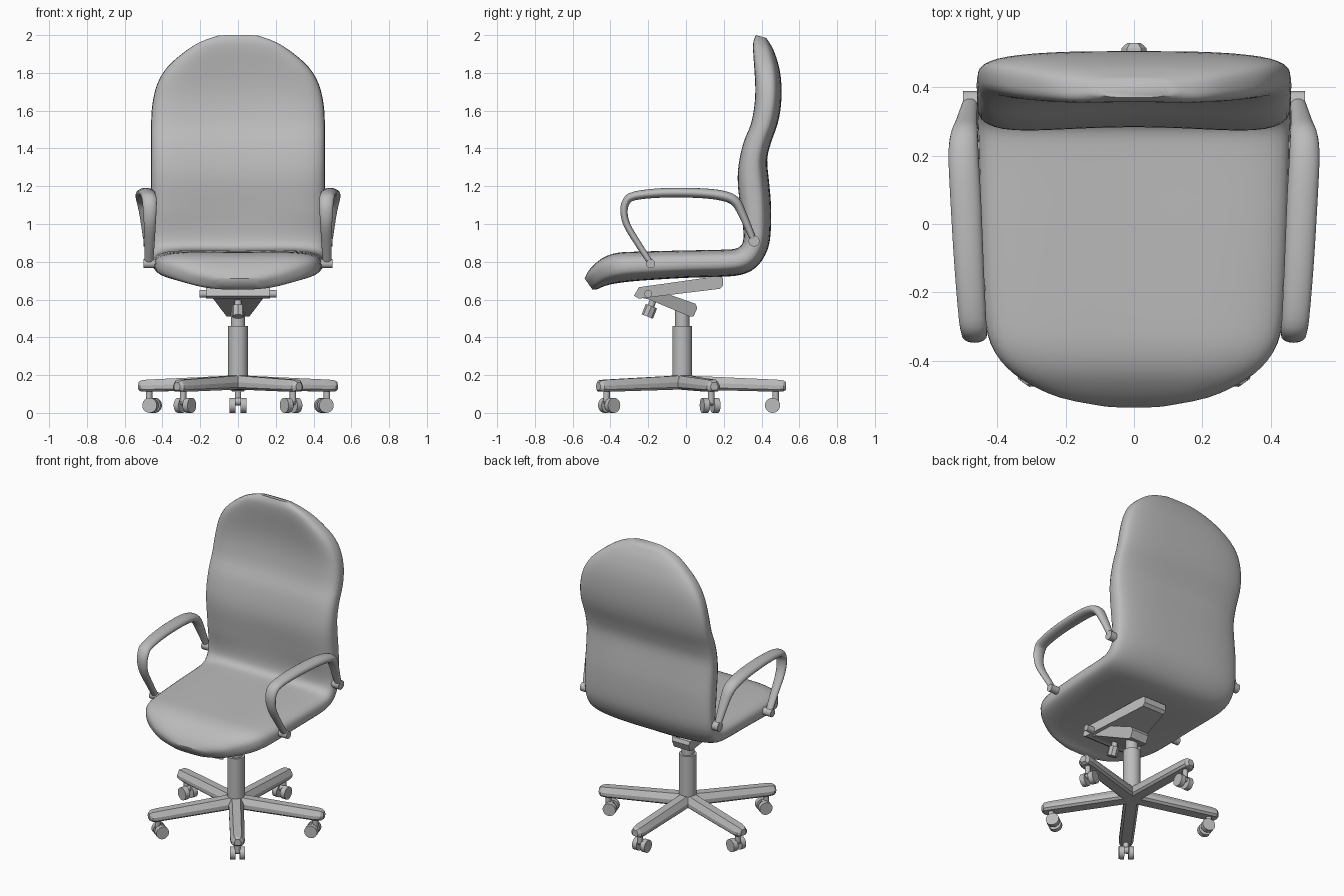
import bpy, bmesh, math
from mathutils import Vector, Matrix

if "Cube" in bpy.data.objects:
    bpy.data.objects.remove(bpy.data.objects["Cube"], do_unlink=True)

grey = bpy.data.materials.new("mid grey")
grey.use_nodes = True
grey.diffuse_color = (0.5, 0.5, 0.5, 1)
grey.node_tree.nodes["Principled BSDF"].inputs["Base Color"].default_value = (0.5, 0.5, 0.5, 1)


def finish(name, bm, angle=35):
    """Turn a bmesh into a shaded object."""
    bmesh.ops.recalc_face_normals(bm, faces=bm.faces)
    me = bpy.data.meshes.new(name)
    bm.to_mesh(me)
    bm.free()
    me.materials.append(grey)
    me.shade_smooth()
    me.set_sharp_from_angle(angle=math.radians(angle))
    ob = bpy.data.objects.new(name, me)
    bpy.context.collection.objects.link(ob)
    return ob


def loft(name, rings, angle=35, matrix=None):
    """Skin a list of equal closed rings and cap both ends."""
    bm = bmesh.new()
    vs = [[bm.verts.new(p) for p in ring] for ring in rings]
    n = len(vs[0])
    for a, b in zip(vs, vs[1:]):
        for i in range(n):
            bm.faces.new((a[i], a[(i + 1) % n], b[(i + 1) % n], b[i]))
    bm.faces.new(vs[0][::-1])
    bm.faces.new(vs[-1])
    if matrix:
        bm.transform(matrix)
    return finish(name, bm, angle)


def rod(name, a, b, r, sides=24):
    """Cylinder between two points."""
    a, b = Vector(a), Vector(b)
    bm = bmesh.new()
    bmesh.ops.create_cone(bm, cap_ends=True, segments=sides, radius1=r, radius2=r,
                          depth=(b - a).length)
    rot = (b - a).to_track_quat('Z', 'Y').to_matrix().to_4x4()
    bm.transform(Matrix.Translation((a + b) / 2) @ rot)
    return finish(name, bm)


def spline(rows, steps):
    """Catmull-Rom interpolation of rows of numbers."""
    out = []
    for i in range(len(rows) - 1):
        p0, p1, p2, p3 = (rows[max(0, min(len(rows) - 1, i + k))] for k in (-1, 0, 1, 2))
        for s in range(steps):
            t = s / steps
            out.append([0.5 * (2 * b + (c - a) * t + (2 * a - 5 * b + 4 * c - d) * t * t
                               + (3 * b - a - 3 * c + d) * t ** 3)
                        for a, b, c, d in zip(p0, p1, p2, p3)])
    return out + [list(rows[-1])]


# Seat and back shell: inner y, z, outer y, z, half width
stations = [
    (-.537, .712, -.495, .652, .12), (-.517, .75, -.47, .655, .23),
    (-.48, .79, -.44, .668, .31), (-.43, .825, -.40, .68, .375),
    (-.36, .846, -.34, .69, .42), (-.25, .852, -.24, .70, .44),
    (0, .858, 0, .715, .45), (.2, .862, .22, .722, .455),
    (.265, .868, .32, .74, .458), (.295, .888, .385, .785, .46),
    (.307, .925, .43, .86, .46), (.307, .99, .448, .95, .46),
    (.296, 1.1, .45, 1.1, .46), (.284, 1.22, .44, 1.22, .46),
    (.29, 1.32, .43, 1.34, .46), (.315, 1.43, .45, 1.43, .46),
    (.355, 1.53, .485, 1.53, .46), (.375, 1.64, .503, 1.63, .453),
    (.378, 1.74, .505, 1.74, .428), (.37, 1.83, .493, 1.83, .375),
    (.36, 1.91, .468, 1.91, .285), (.358, 1.965, .445, 1.955, .205),
    (.37, 2.0, .425, 1.985, .115)]
rings = []
for py, pz, qy, qz, w in spline(stations, 3):
    mid = Vector((0, (py + qy) / 2, (pz + qz) / 2))
    half = Vector((0, (py - qy) / 2, (pz - qz) / 2))
    cup = (.022 + .025 * max(0, min(1, (pz - .9) / .15))) * max(0, min(1, (w - .12) / .3))
    ring = []
    for k in range(44):
        a = math.tau * k / 44
        c = math.copysign(abs(math.cos(a)) ** (2 / 3), math.cos(a))
        s = math.copysign(abs(math.sin(a)) ** (2 / 3), math.sin(a))
        p = mid + half * s + half.normalized() * cup * c * c * max(0, s)
        ring.append(p + Vector((w * c, 0, 0)))
    rings.append(ring)
loft("seat_and_back_shell", rings, 50)

# Armrests: x, y, z, half width across, half thickness
arm_path = [
    (.472, -.185, .79, .022, .016), (.468, -.25, .89, .026, .017),
    (.467, -.31, .99, .031, .018), (.467, -.328, 1.06, .035, .019),
    (.468, -.318, 1.115, .038, .021), (.473, -.275, 1.148, .040, .023),
    (.483, -.12, 1.165, .043, .025), (.493, .08, 1.163, .045, .026),
    (.499, .2, 1.148, .044, .027), (.497, .262, 1.118, .040, .026),
    (.49, .30, 1.05, .032, .022), (.48, .355, .92, .022, .017)]
path = spline(arm_path, 4)
for side, label in ((1, "left"), (-1, "right")):
    rings = []
    for i, (x, y, z, w, t) in enumerate(path):
        a, b = path[max(0, i - 1)], path[min(len(path) - 1, i + 1)]
        normal = Vector((0, -(b[2] - a[2]), b[1] - a[1])).normalized()
        rings.append([Vector((side * (x + w * math.cos(u)), y, z)) + normal * t * math.sin(u)
                      for u in (math.tau * k / 20 for k in range(20))])
    loft(label + "_armrest", rings, 50)
    rod(label + "_arm_front_pivot", (side * .43, -.187, .79), (side * .5, -.187, .79), .024)
    rod(label + "_arm_rear_pivot", (side * .43, .36, .91), (side * .5, .36, .91), .029)


def wedge(name, profile):
    """Plate from a side profile of (y, z, half width)."""
    return loft(name, [[(s * w, y, z) for y, z, w in profile] for s in (-1, 1)], 25)


# Tilt mechanism
wedge("upper_tilt_plate", [(-.275, .62, .17), (-.25, .665, .17), (.175, .725, .08),
                           (.195, .715, .08), (.197, .675, .08), (.18, .657, .08),
                           (-.25, .605, .17)])
wedge("lower_tilt_bracket", [(-.24, .61, .14), (-.17, .655, .14), (.05, .578, .065),
                             (.06, .555, .06), (.04, .51, .06), (.02, .51, .06),
                             (-.2, .602, .13)])
rod("tilt_axle", (-.205, -.2, .63), (.205, -.2, .63), .02)
rod("tension_knob_stem", (0, -.17, .61), (0, -.19, .55), .018)
rod("tension_knob", (0, -.183, .565), (0, -.205, .51), .032, 8)

# Gas lift column
CY = -.02
rod("column_sleeve", (0, CY, .15), (0, CY, .46), .052, 32)
rod("column_piston", (0, CY, .45), (0, CY, .56), .038, 32)

# Five-star base: r, half width, bottom, shoulder, top
leg = [(0, .045, .125, .165, .2), (.1, .045, .122, .16, .194), (.5, .043, .112, .145, .176),
       (.535, .036, .114, .144, .172), (.55, .02, .122, .144, .162)]
for i in range(5):
    m = Matrix.Translation((0, CY, 0)) @ Matrix.Rotation(math.radians(90 + 72 * i), 4, 'Z')
    rings = [[(r, -w * .7, b), (r, -w, b + .012), (r, -w, s), (r, -w * .55, t),
              (r, w * .55, t), (r, w, s), (r, w, b + .012), (r, w * .7, b)]
             for r, w, b, s, t in leg]
    loft(f"base_leg_{i + 1}", rings, 20, m)
    # Twin-wheel caster at the leg tip
    rod(f"caster_stem_{i + 1}", m @ Vector((.495, 0, .06)), m @ Vector((.495, 0, .125)), .017, 16)
    rod(f"caster_axle_{i + 1}", m @ Vector((.485, -.02, .06)), m @ Vector((.485, .02, .06)), .02, 16)
    for s in (-1, 1):
        rod(f"caster_wheel_{i + 1}_{'a' if s < 0 else 'b'}", m @ Vector((.478, s * .013, .04)),
            m @ Vector((.478, s * .045, .04)), .04)
